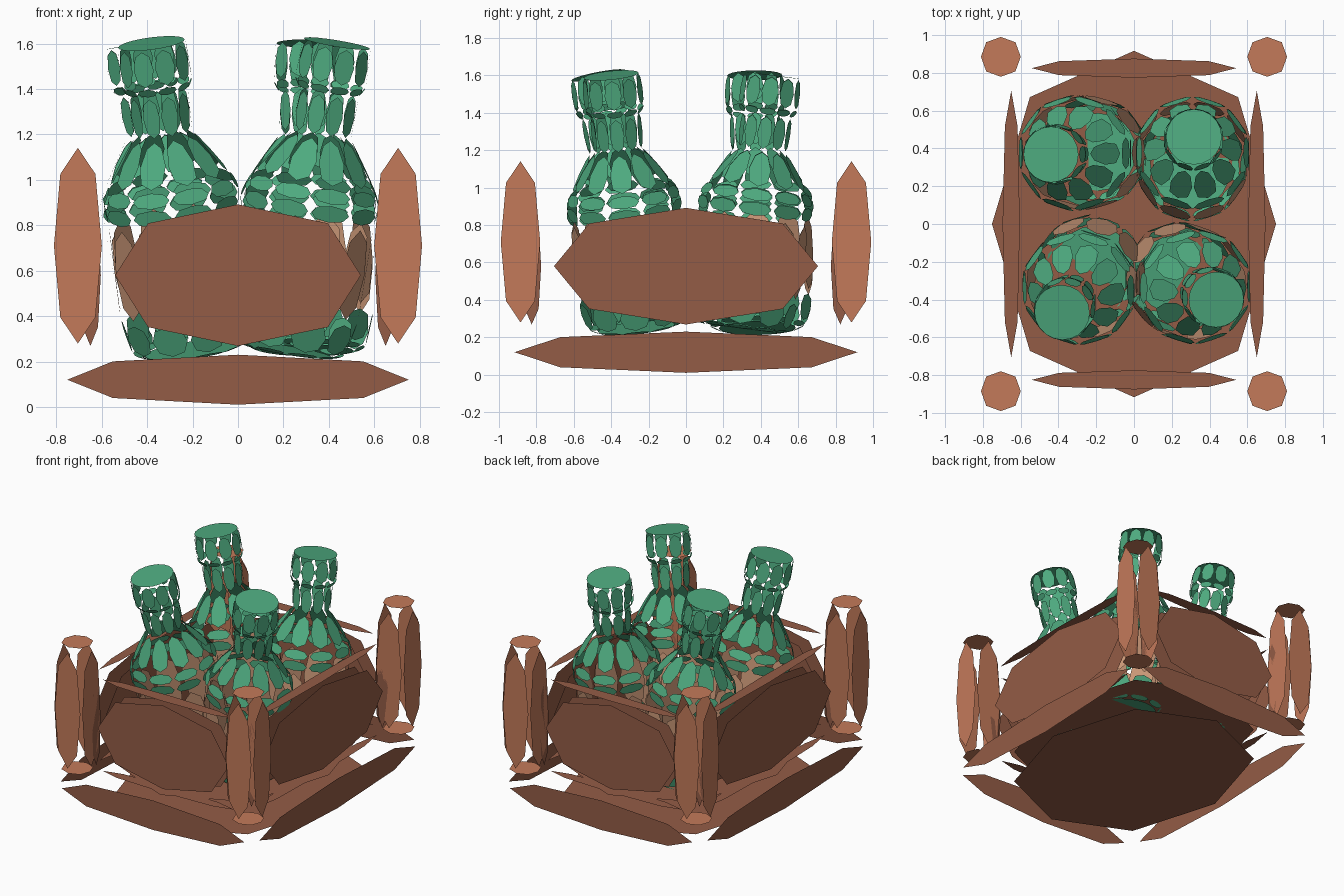
import bpy, math
from mathutils import Vector

if "Cube" in bpy.data.objects:
    bpy.data.objects.remove(bpy.data.objects["Cube"])


def mat(name, rgb):
    m = bpy.data.materials.new(name)
    m.diffuse_color = (*rgb, 1)
    m.use_nodes = True
    m.node_tree.nodes["Principled BSDF"].inputs["Base Color"].default_value = m.diffuse_color
    return m


BOARD = mat("dark wood", (0.296, 0.107, 0.061))
POST = mat("light wood", (0.552, 0.195, 0.102))
GLASS = mat("green glass", (0.076, 0.402, 0.212))
LABEL = mat("tan label", (0.578, 0.305, 0.181))


# Every face is loose (own vertices), then subdivided into a rounded plate
def loose_object(name, polys, mats, idx=None):
    verts, faces = [], []
    for p in polys:
        faces.append(range(len(verts), len(verts) + len(p)))
        verts += [tuple(v) for v in p]
    me = bpy.data.meshes.new(name)
    me.from_pydata(verts, [], [list(f) for f in faces])
    for m in mats:
        me.materials.append(m)
    for i, poly in enumerate(me.polygons):
        poly.use_smooth = False
        if idx:
            poly.material_index = idx[i]
    ob = bpy.data.objects.new(name, me)
    bpy.context.collection.objects.link(ob)
    sub = ob.modifiers.new("round_plates", 'SUBSURF')
    sub.levels = sub.render_levels = 1
    return ob


def box(name, lo, hi, m):
    c = [Vector((x, y, z)) for z in (lo[2], hi[2])
         for y in (lo[1], hi[1]) for x in (lo[0], hi[0])]
    quads = [(0, 2, 3, 1), (4, 5, 7, 6), (0, 1, 5, 4),
             (2, 6, 7, 3), (0, 4, 6, 2), (1, 3, 7, 5)]
    return loose_object(name, [[c[i] for i in q] for q in quads], [m])


# Crate: base, corner posts and side panels
box("crate_base", (-.82, -1, 0), (.82, 1, .24), BOARD)
for sx in (-1, 1):
    for sy in (-1, 1):
        cx, cy = sx * .705, sy * .885
        box("corner_post", (cx - .115, cy - .115, .24),
            (cx + .115, cy + .115, 1.18), POST)
for s in (-1, 1):
    box("end_panel", (-.59, s * .825 - .055, .24), (.59, s * .825 + .055, .92), BOARD)
    box("side_panel", (s * .65 - .05, -.77, .24), (s * .65 + .05, .77, .92), BOARD)

# Bottle profile: radius, height
PROFILE = [(.22, .25), (.27, .27), (.305, .42), (.305, .85), (.315, .93),
           (.28, 1.0), (.135, 1.2), (.14, 1.39), (.165, 1.43), (.158, 1.60)]
LABEL_ROW = 2
N = 10


def bottle(name, cx, cy, sx, sy):
    """Leaning bottle; (cx, cy) is its axis at z=0.9, (sx, sy) the lean."""
    rot = Vector((0, 0, 1)).rotation_difference(Vector((sx, sy, 1)))
    rings = []
    for r, z in PROFILE:
        c = Vector((cx + sx * (z - .9), cy + sy * (z - .9), z))
        ring = []
        for k in range(N):
            a = 2 * math.pi * (k + .5) / N
            ring.append(c + rot @ Vector((r * math.cos(a), r * math.sin(a), 0)))
        rings.append(ring)
    polys, idx = [rings[0][::-1], rings[-1]], [0, 0]
    for j in range(len(rings) - 1):
        for k in range(N):
            n = (k + 1) % N
            polys.append([rings[j][k], rings[j][n], rings[j + 1][n], rings[j + 1][k]])
            idx.append(1 if j == LABEL_ROW else 0)
    loose_object(name, polys, [GLASS, LABEL], idx)


# Four bottles, each leaning its own way
bottle("bottle_front_left", -.29, -.335, -.13, -.19)
bottle("bottle_front_right", .32, -.33, .165, -.10)
bottle("bottle_back_left", -.31, .375, -.185, -.01)
bottle("bottle_back_right", .31, .37, .01, .13)
